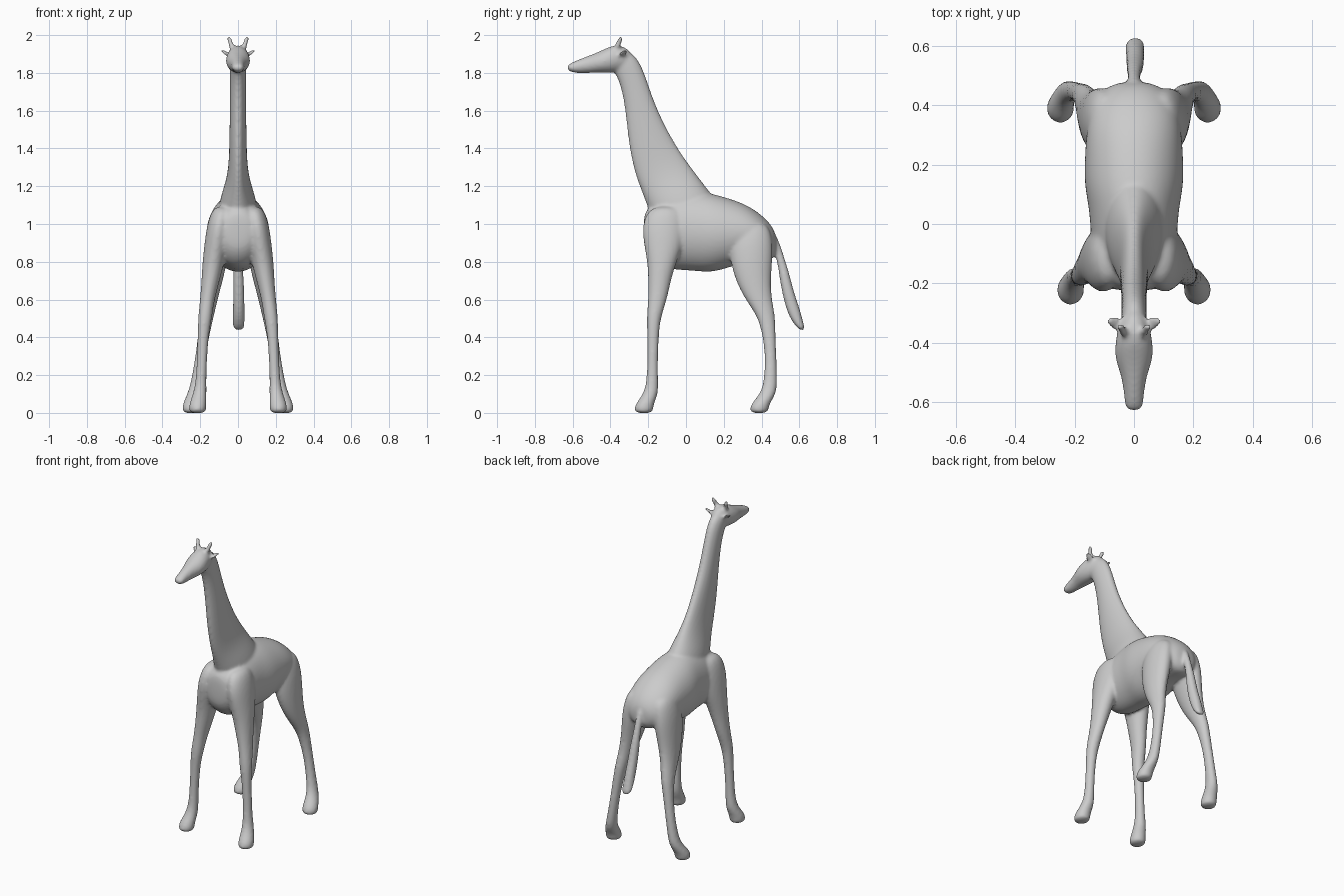
import bpy, bmesh, math

SIDES = 14


def loft(name, rows):
    """Skin elliptical rings; row = (x centre, x half width, y1, z1, y2, z2), a chord in the side view."""
    bm = bmesh.new()
    rings = []
    for xc, w, y1, z1, y2, z2 in rows:
        ring = []
        for i in range(SIDES):
            a = 2 * math.pi * i / SIDES
            c, s = math.cos(a) * 1.02, math.sin(a) * 1.03
            ring.append(bm.verts.new((xc + w * s,
                                      (y1 + y2) / 2 + c * (y2 - y1) / 2,
                                      (z1 + z2) / 2 + c * (z2 - z1) / 2)))
        rings.append(ring)
    for r0, r1 in zip(rings, rings[1:]):
        for i in range(SIDES):
            j = (i + 1) % SIDES
            bm.faces.new((r0[i], r0[j], r1[j], r1[i]))
    bm.faces.new(rings[0])
    bm.faces.new(rings[-1])
    bmesh.ops.recalc_face_normals(bm, faces=bm.faces)
    mesh = bpy.data.meshes.new(name)
    bm.to_mesh(mesh)
    bm.free()
    ob = bpy.data.objects.new(name, mesh)
    bpy.context.collection.objects.link(ob)
    return ob


def pair(name, rows):
    """Left and right copies of a loft."""
    return [loft(name, [(s * r[0],) + tuple(r[1:]) for r in rows]) for s in (1, -1)]


def limb(rows):
    """Horizontal rings from (x, half width, y front, y back, z)."""
    return [(x, w, yf, z, yb, z) for x, w, yf, yb, z in rows]


# Torso: upright slices (half width, y, z bottom, z top)
torso = [(.05, -.225, .90, 1.03), (.10, -.21, .84, 1.08), (.135, -.15, .77, 1.12),
         (.145, -.05, .755, 1.16), (.15, .05, .75, 1.175), (.168, .13, .74, 1.165),
         (.166, .22, .765, 1.14), (.16, .32, .80, 1.105), (.145, .40, .80, 1.05),
         (.11, .45, .80, 1.0), (.05, .48, .85, .94)]
body = loft("body", [(0, w, y, zb, y, zt) for w, y, zb, zt in torso])
parts = [body]

# Neck: chords from throat side to mane side
parts.append(loft("neck", [
    (0, .11, -.17, .98, .20, 1.08), (0, .095, -.20, 1.08, .115, 1.185),
    (0, .065, -.235, 1.17, .055, 1.265), (0, .05, -.27, 1.26, -.005, 1.345),
    (0, .046, -.30, 1.39, -.06, 1.43), (0, .044, -.315, 1.53, -.115, 1.53),
    (0, .042, -.33, 1.66, -.17, 1.65), (0, .042, -.355, 1.76, -.212, 1.78),
    (0, .043, -.385, 1.81, -.255, 1.885), (0, .040, -.40, 1.84, -.325, 1.93)]))

# Head
parts.append(loft("head", [
    (0, .026, -.63, 1.815, -.63, 1.84), (0, .032, -.60, 1.80, -.60, 1.858),
    (0, .036, -.55, 1.798, -.55, 1.878), (0, .046, -.50, 1.80, -.50, 1.897),
    (0, .066, -.45, 1.80, -.45, 1.917), (0, .062, -.39, 1.80, -.39, 1.948),
    (0, .050, -.34, 1.81, -.335, 1.945), (0, .030, -.29, 1.83, -.285, 1.91)]))

# Horns and ears
parts += pair("horn", [(.026, .016, -.39, 1.92, -.355, 1.91), (.036, .014, -.375, 1.955, -.348, 1.945),
                       (.044, .013, -.36, 1.978, -.335, 1.968), (.049, .012, -.353, 1.998, -.333, 1.988)])
parts += pair("ear", [(.035, .014, -.36, 1.885, -.32, 1.885), (.058, .018, -.365, 1.893, -.31, 1.908),
                      (.075, .014, -.35, 1.905, -.31, 1.918), (.086, .008, -.335, 1.92, -.315, 1.925)])

# Front legs with shoulders
parts += pair("front_leg", limb([
    (.08, .05, -.19, -.02, 1.10), (.100, .063, -.235, .0, 1.0), (.112, .065, -.225, -.01, .90),
    (.130, .058, -.205, -.05, .80), (.145, .048, -.20, -.08, .70), (.163, .038, -.20, -.10, .60),
    (.175, .037, -.21, -.135, .50), (.186, .028, -.205, -.145, .40), (.194, .026, -.205, -.15, .20),
    (.200, .034, -.22, -.143, .11), (.212, .044, -.262, -.168, .055),
    (.214, .046, -.275, -.172, .025), (.214, .043, -.27, -.178, -.003)]))

# Hind legs with thighs
parts += pair("hind_leg", limb([
    (.085, .05, .26, .43, 1.02), (.105, .065, .23, .46, .92), (.118, .064, .23, .46, .82),
    (.132, .056, .255, .45, .72), (.148, .045, .30, .452, .62), (.162, .038, .365, .47, .53),
    (.174, .033, .395, .474, .46), (.195, .027, .42, .478, .32), (.218, .029, .413, .483, .17),
    (.232, .034, .395, .48, .105), (.246, .044, .35, .447, .055),
    (.248, .047, .337, .438, .025), (.248, .043, .342, .432, -.003)]))

# Tail
parts.append(loft("tail", [
    (0, .022, .44, .90, .47, .96), (0, .02, .463, .86, .497, .90), (0, .022, .485, .79, .525, .81),
    (.002, .028, .495, .71, .55, .73), (.004, .03, .51, .63, .57, .645),
    (.004, .031, .532, .54, .602, .555), (.004, .032, .565, .475, .62, .485),
    (.004, .032, .605, .435, .632, .435)]))

# Fuse everything into one smooth sculpted skin
bpy.ops.object.select_all(action='DESELECT')
for ob in parts:
    ob.select_set(True)
bpy.context.view_layer.objects.active = body
bpy.ops.object.join()
body.name = "giraffe_body"
sub = body.modifiers.new("round", 'SUBSURF')
sub.levels = sub.render_levels = 2
fuse = body.modifiers.new("fuse", 'REMESH')
fuse.mode = 'VOXEL'
fuse.voxel_size = .009
fuse.use_smooth_shade = True
blend = body.modifiers.new("blend", 'SMOOTH')
blend.factor = .5
blend.iterations = 6
for m in ("round", "fuse", "blend"):
    bpy.ops.object.modifier_apply(modifier=m)
bpy.ops.object.shade_smooth()
